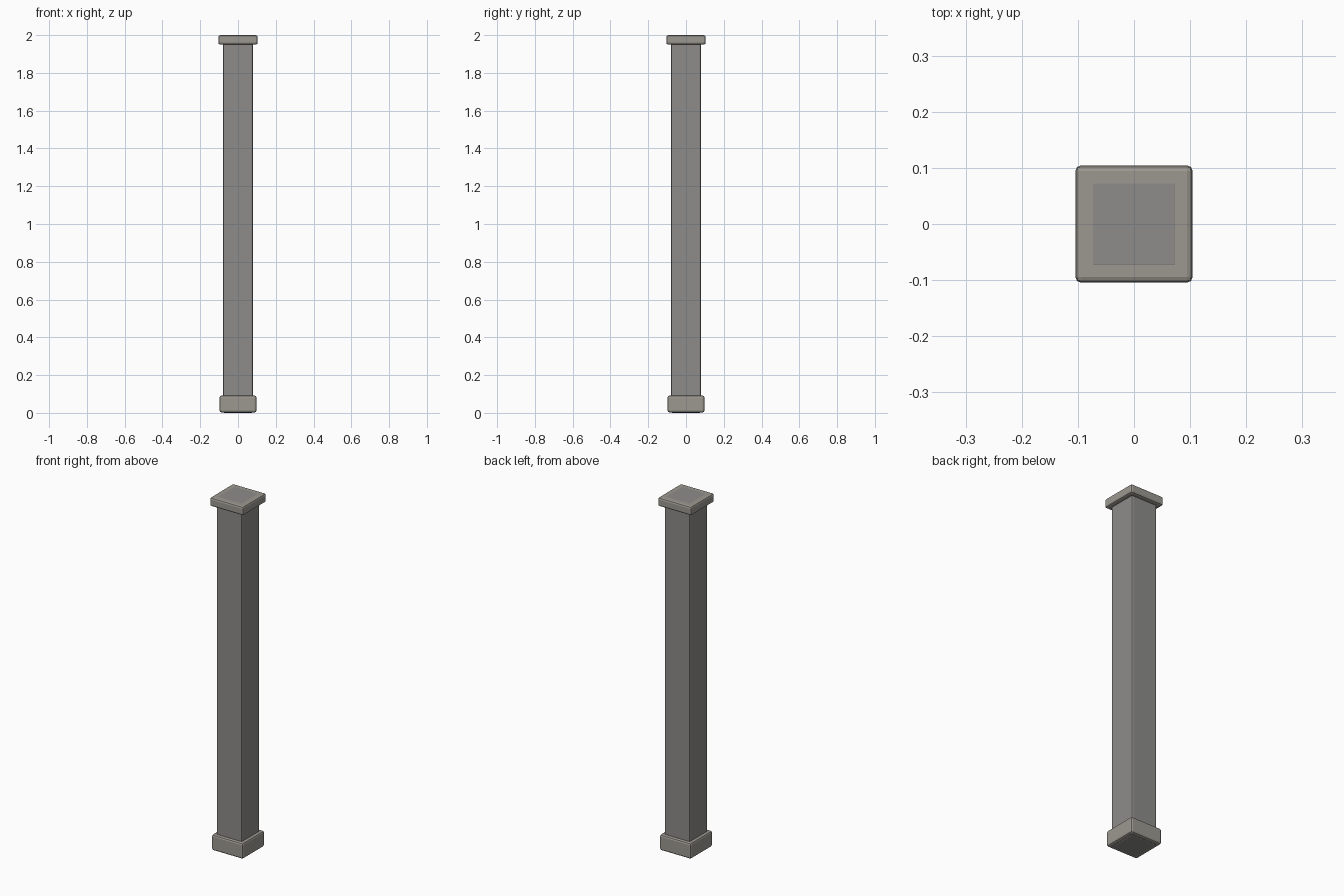
import bpy

if "Cube" in bpy.data.objects:
    bpy.data.objects.remove(bpy.data.objects["Cube"])


def material(name, colour):
    mat = bpy.data.materials.new(name)
    mat.diffuse_color = (*colour, 1)
    mat.use_nodes = True
    mat.node_tree.nodes["Principled BSDF"].inputs["Base Color"].default_value = mat.diffuse_color
    return mat


def block(name, width, z0, z1, bevel, segments, mat):
    """Square block with softened edges, standing between two heights."""
    bpy.ops.mesh.primitive_cube_add(size=1, location=(0, 0, (z0 + z1) / 2))
    ob = bpy.context.object
    ob.name = name
    ob.scale = (width, width, z1 - z0)
    bpy.ops.object.transform_apply(location=False, rotation=False, scale=True)
    mod = ob.modifiers.new("soft_edges", "BEVEL")
    mod.width = bevel
    mod.segments = segments
    ob.data.materials.append(mat)
    return ob


shaft_grey = material("shaft_grey", (0.27, 0.265, 0.255))
trim_grey = material("trim_grey", (0.33, 0.315, 0.28))

# Shaft runs the full height, its top showing through the cap
block("shaft", 0.16, 0.0, 2.0, 0.008, 2, shaft_grey)
# Foot block and top cap
block("base", 0.196, 0.003, 0.092, 0.01, 2, trim_grey)
block("cap", 0.209, 1.95, 1.9995, 0.01, 2, trim_grey)
